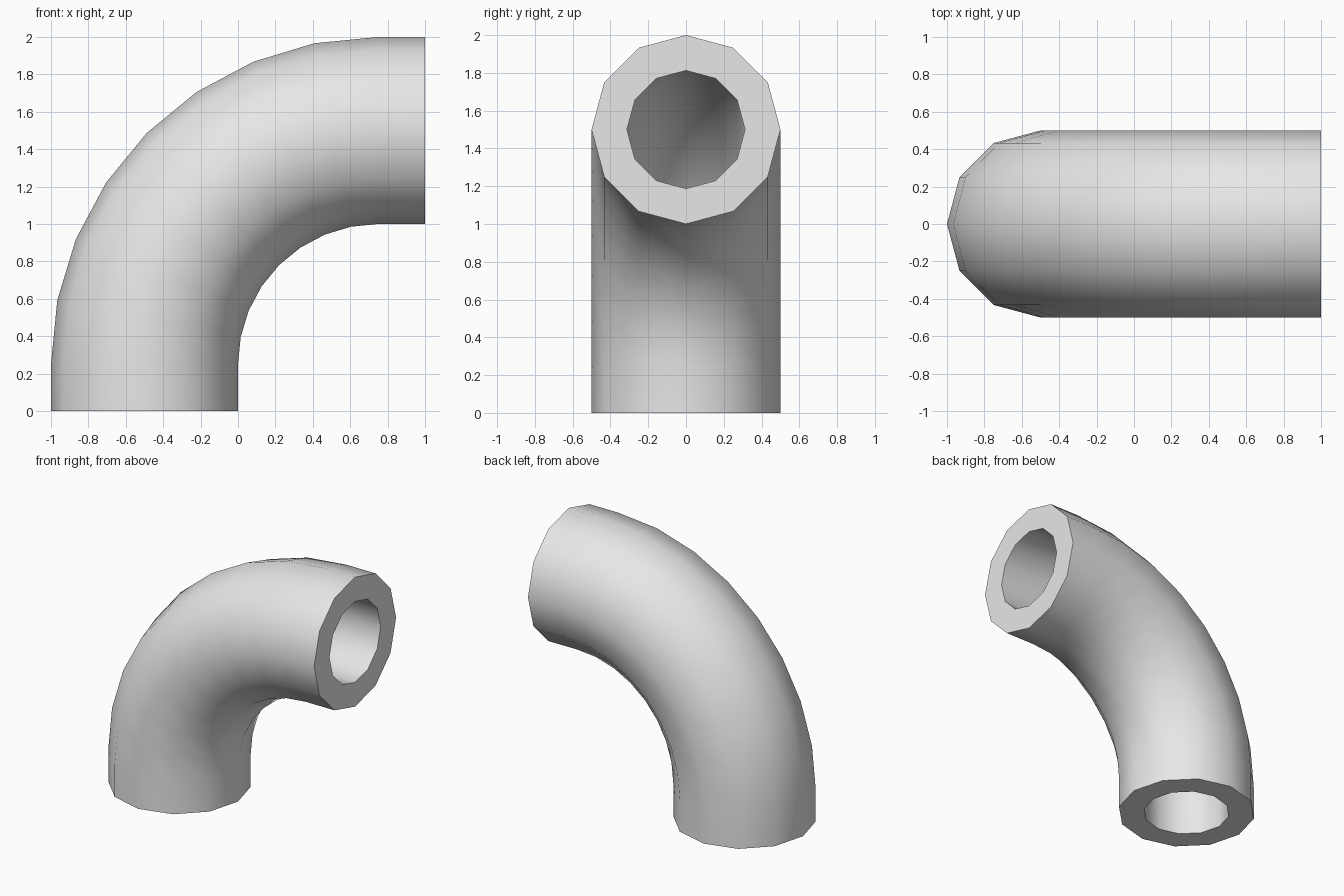
import bpy
import bmesh
from math import sin, cos, pi, radians
from mathutils import Vector

if "Cube" in bpy.data.objects:
    bpy.data.objects.remove(bpy.data.objects["Cube"], do_unlink=True)

SIDES, BENDS = 12, 8
OUTER, BORE = 0.5, 0.3125
BEND_CENTRE, BEND_RADIUS = Vector((0.75, 0, 0.25)), 1.25

# Plain grey material
grey = bpy.data.materials.new("light_grey")
grey.use_nodes = True
colour = (0.8, 0.8, 0.8, 1)
grey.diffuse_color = colour
grey.node_tree.nodes["Principled BSDF"].inputs["Base Color"].default_value = colour

# Path stations: a short straight, a quarter bend, a short straight
stations = [(Vector((-0.5, 0, 0)), Vector((-1, 0, 0)))]
for i in range(BENDS + 1):
    a = pi / 2 * i / BENDS
    out = Vector((-cos(a), 0, sin(a)))
    stations.append((BEND_CENTRE + out * BEND_RADIUS, out))
stations.append((Vector((1, 0, 1.5)), Vector((0, 0, 1))))

bm = bmesh.new()


def ring(centre, out, radius):
    """Loop of vertices around one path station."""
    side = Vector((0, 1, 0))
    angles = [2 * pi * k / SIDES for k in range(SIDES)]
    return [bm.verts.new(centre + radius * (out * cos(t) + side * sin(t))) for t in angles]


def bridge(a, b):
    """Band of quads between two loops."""
    for k in range(SIDES):
        n = (k + 1) % SIDES
        bm.faces.new((a[k], a[n], b[n], b[k]))


# Outer wall, bore and the two flat end rims
walls = [[ring(c, o, r) for c, o in stations] for r in (OUTER, BORE)]
for wall in walls:
    for a, b in zip(wall, wall[1:]):
        bridge(a, b)
for end in (0, -1):
    bridge(walls[0][end], walls[1][end])
bmesh.ops.recalc_face_normals(bm, faces=bm.faces)

mesh = bpy.data.meshes.new("pipe_elbow")
bm.to_mesh(mesh)
bm.free()
mesh.materials.append(grey)
pipe = bpy.data.objects.new("pipe_elbow", mesh)
bpy.context.collection.objects.link(pipe)

# Smooth walls with crisp rims
bpy.ops.object.select_all(action="DESELECT")
pipe.select_set(True)
bpy.context.view_layer.objects.active = pipe
bpy.ops.object.shade_smooth_by_angle(angle=radians(45))
